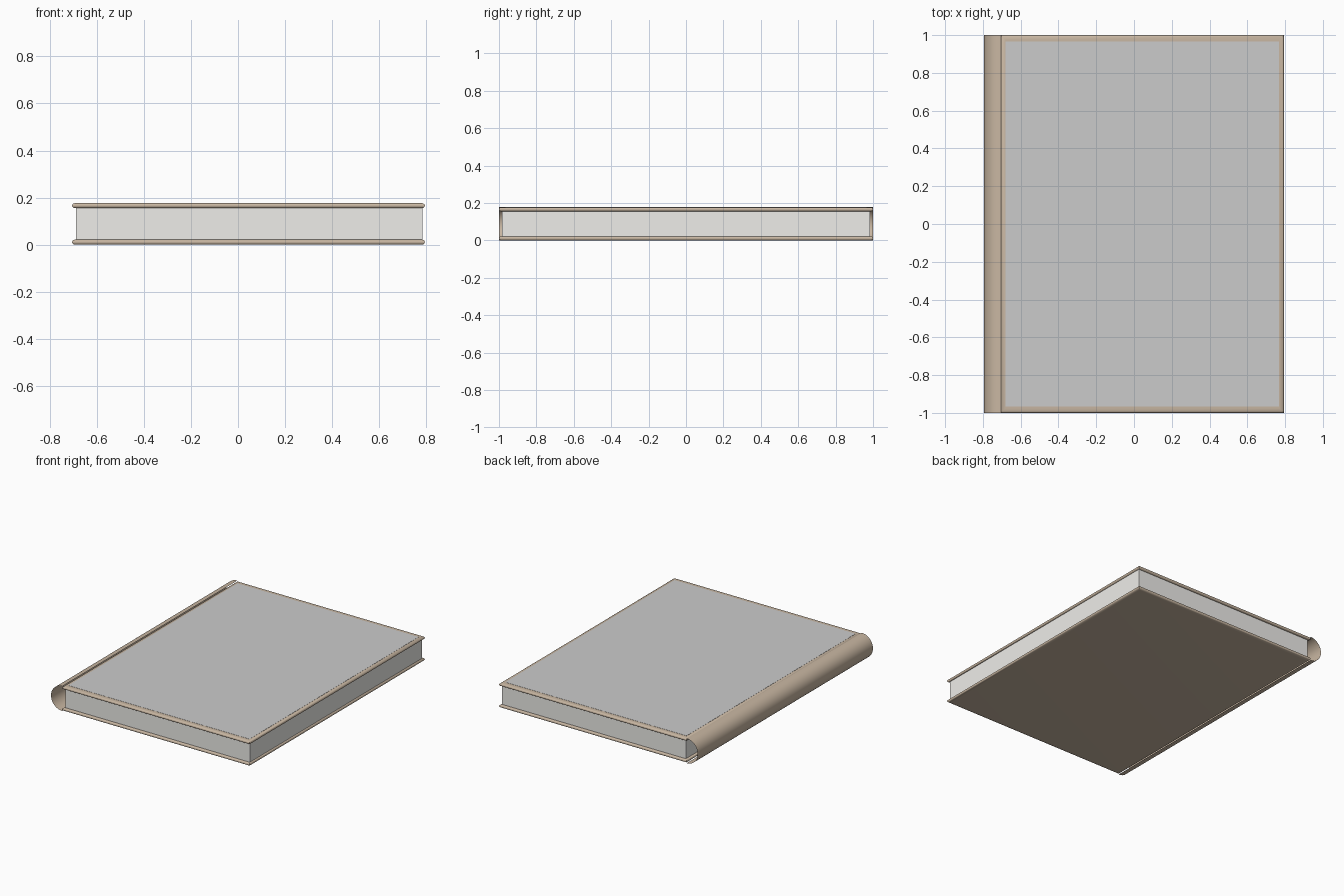
import bpy, math

if "Cube" in bpy.data.objects:
    bpy.data.objects.remove(bpy.data.objects["Cube"])

X0, X1 = -0.705, 0.794      # cover extent in x
HEIGHT, BOARD = 0.178, 0.022


def material(name, rgb):
    m = bpy.data.materials.new(name)
    m.diffuse_color = (*rgb, 1)
    m.use_nodes = True
    m.node_tree.nodes["Principled BSDF"].inputs["Base Color"].default_value = m.diffuse_color
    return m


def make_mesh(name, verts, faces, mat=None, smooth=False):
    me = bpy.data.meshes.new(name)
    me.from_pydata(verts, [], faces)
    ob = bpy.data.objects.new(name, me)
    bpy.context.collection.objects.link(ob)
    if mat:
        me.materials.append(mat)
    if smooth:
        bpy.ops.object.select_all(action='DESELECT')
        ob.select_set(True)
        bpy.context.view_layer.objects.active = ob
        bpy.ops.object.shade_smooth_by_angle(angle=math.radians(40))
    return ob


def slab(name, x0, x1, y, rings, mat=None, smooth=False):
    """Stack rectangles given as (inset, z) and cap both ends."""
    verts, faces = [], []
    for d, z in rings:
        verts += [(x0 + d, -y + d, z), (x1 - d, -y + d, z),
                  (x1 - d, y - d, z), (x0 + d, y - d, z)]
    for r in range(len(rings) - 1):
        for i in range(4):
            a, b = r * 4 + i, r * 4 + (i + 1) % 4
            faces.append((a, b, b + 4, a + 4))
    n = len(verts)
    faces += [(3, 2, 1, 0), (n - 4, n - 3, n - 2, n - 1)]
    return make_mesh(name, verts, faces, mat, smooth)


leather = material("leather", (0.58, 0.47, 0.36))
paper = material("paper", (0.86, 0.85, 0.82))

# Two boards with rounded edges
half = [(0.025, 0), (0.008, 0.001), (0.002, 0.005), (0, BOARD / 2)]
profile = half + [(d, BOARD - z) for d, z in reversed(half[:-1])]
for name, base in (("back_cover", 0), ("front_cover", HEIGHT - BOARD - 0.001)):
    slab(name, X0, X1, 1.0, [(d, base + z) for d, z in profile], leather, True)

# Grey panel on the front cover
slab("cover_panel", -0.68, 0.768, 0.965,
     [(0, HEIGHT - 0.002), (0, HEIGHT)])

# Page block
slab("pages", -0.688, 0.783, 0.984,
     [(0, BOARD - 0.002), (0, HEIGHT - BOARD + 0.001)], paper)

# Half-round spine, a thin open sheet
N, R = 24, HEIGHT / 2
verts = []
for i in range(N + 1):
    a = math.pi / 2 + math.pi * i / N
    x, z = X0 + R * math.cos(a), R + R * math.sin(a)
    verts += [(x, -1, z), (x, 1, z)]
faces = [(2 * i, 2 * i + 1, 2 * i + 3, 2 * i + 2) for i in range(N)]
make_mesh("spine", verts, faces, leather, True)
